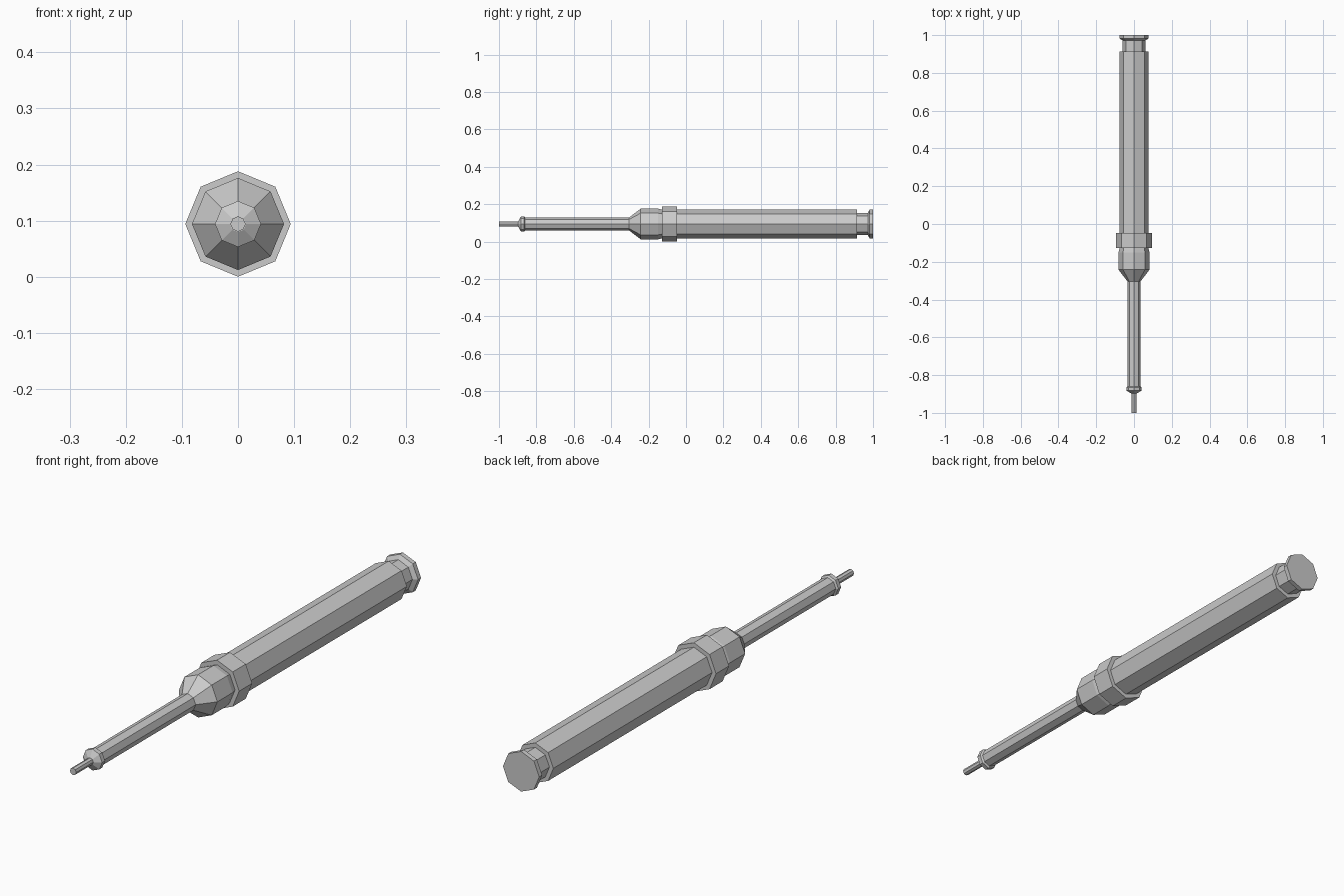
import bpy, bmesh
from math import cos, sin, pi

if "Cube" in bpy.data.objects:
    bpy.data.objects.remove(bpy.data.objects["Cube"])

SIDES = 8
AXIS_Z = 0.094


def turned(name, profile):
    """Flat-faced octagonal solid along y from (y, radius) pairs, front to back."""
    bm = bmesh.new()
    rings = []
    for y, r in profile:
        rings.append([bm.verts.new((r * cos(2 * pi * i / SIDES), y,
                                    r * sin(2 * pi * i / SIDES)))
                      for i in range(SIDES)])
    for a, b in zip(rings, rings[1:]):
        for i in range(SIDES):
            j = (i + 1) % SIDES
            bm.faces.new((a[i], a[j], b[j], b[i]))
    bm.faces.new(rings[0])
    bm.faces.new(rings[-1])
    bmesh.ops.recalc_face_normals(bm, faces=bm.faces[:])
    mesh = bpy.data.meshes.new(name)
    bm.to_mesh(mesh)
    bm.free()
    obj = bpy.data.objects.new(name, mesh)
    obj.location.z = AXIS_Z
    bpy.context.collection.objects.link(obj)
    return obj


# thin working tip
turned("tip", [(-1.0, 0.0135), (-0.897, 0.0135)])
# shaft with a small lip at its front end and a tapered nose
turned("shaft", [(-0.897, 0.0145), (-0.882, 0.041), (-0.865, 0.041),
                 (-0.86, 0.034), (-0.305, 0.034)])
# flared neck between shaft and collar
turned("neck", [(-0.305, 0.034), (-0.242, 0.082), (-0.15, 0.082),
                (-0.125, 0.076)])
# raised collar
turned("collar", [(-0.127, 0.094), (-0.048, 0.094)])
# long grip
turned("grip", [(-0.048, 0.077), (0.914, 0.077)])
# narrow groove and end cap
turned("end_cap", [(0.914, 0.06), (0.972, 0.06), (0.982, 0.077),
                   (1.0, 0.077)])
